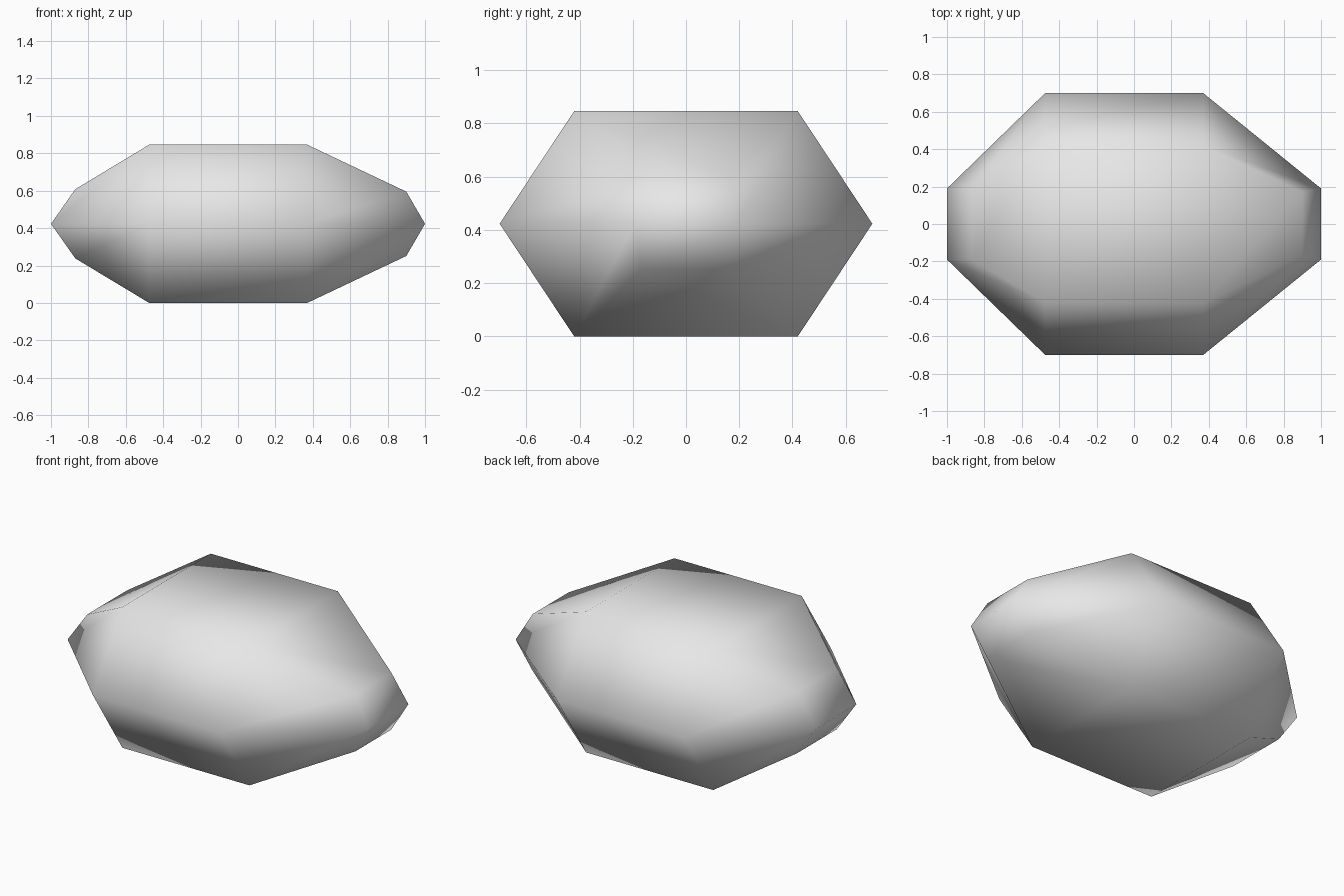
import bpy
import bmesh

if "Cube" in bpy.data.objects:
    bpy.data.objects.remove(bpy.data.objects["Cube"])

MID_Z = 0.423

# Hexagonal sections along the length:
# (x of side points, x of top/bottom points, side half width, top half width, half height)
SECTIONS = [
    (-1.00, -0.87, 0.19, 0.19, 0.185),
    (-0.475, -0.475, 0.70, 0.42, MID_Z),
    (0.37, 0.37, 0.70, 0.42, MID_Z),
    (1.00, 0.90, 0.19, 0.17, 0.172),
]


def add_section(bm, side_x, cap_x, side_w, cap_w, h):
    points = [
        (side_x, -side_w, 0), (cap_x, -cap_w, h), (cap_x, cap_w, h),
        (side_x, side_w, 0), (cap_x, cap_w, -h), (cap_x, -cap_w, -h),
    ]
    return [bm.verts.new((x, y, z + MID_Z)) for x, y, z in points]


# Stone body: faces between neighbouring sections
bm = bmesh.new()
rings = [add_section(bm, *s) for s in SECTIONS]
for a, b in zip(rings, rings[1:]):
    for i in range(6):
        j = (i + 1) % 6
        bm.faces.new((a[i], b[i], b[j], a[j]))

# Wedge-shaped ends: two slopes meeting at a level edge
for ring in (rings[0], rings[-1]):
    bm.faces.new(ring[0:4])
    bm.faces.new((ring[3], ring[4], ring[5], ring[0]))

bmesh.ops.recalc_face_normals(bm, faces=bm.faces[:])
for face in bm.faces:
    face.smooth = True

mesh = bpy.data.meshes.new("stone")
bm.to_mesh(mesh)
bm.free()

# Plain grey surface
grey = bpy.data.materials.new("light grey")
grey.diffuse_color = (0.8, 0.8, 0.8, 1.0)
grey.use_nodes = True
grey.node_tree.nodes["Principled BSDF"].inputs["Base Color"].default_value = grey.diffuse_color
mesh.materials.append(grey)

stone = bpy.data.objects.new("stone", mesh)
bpy.context.collection.objects.link(stone)
